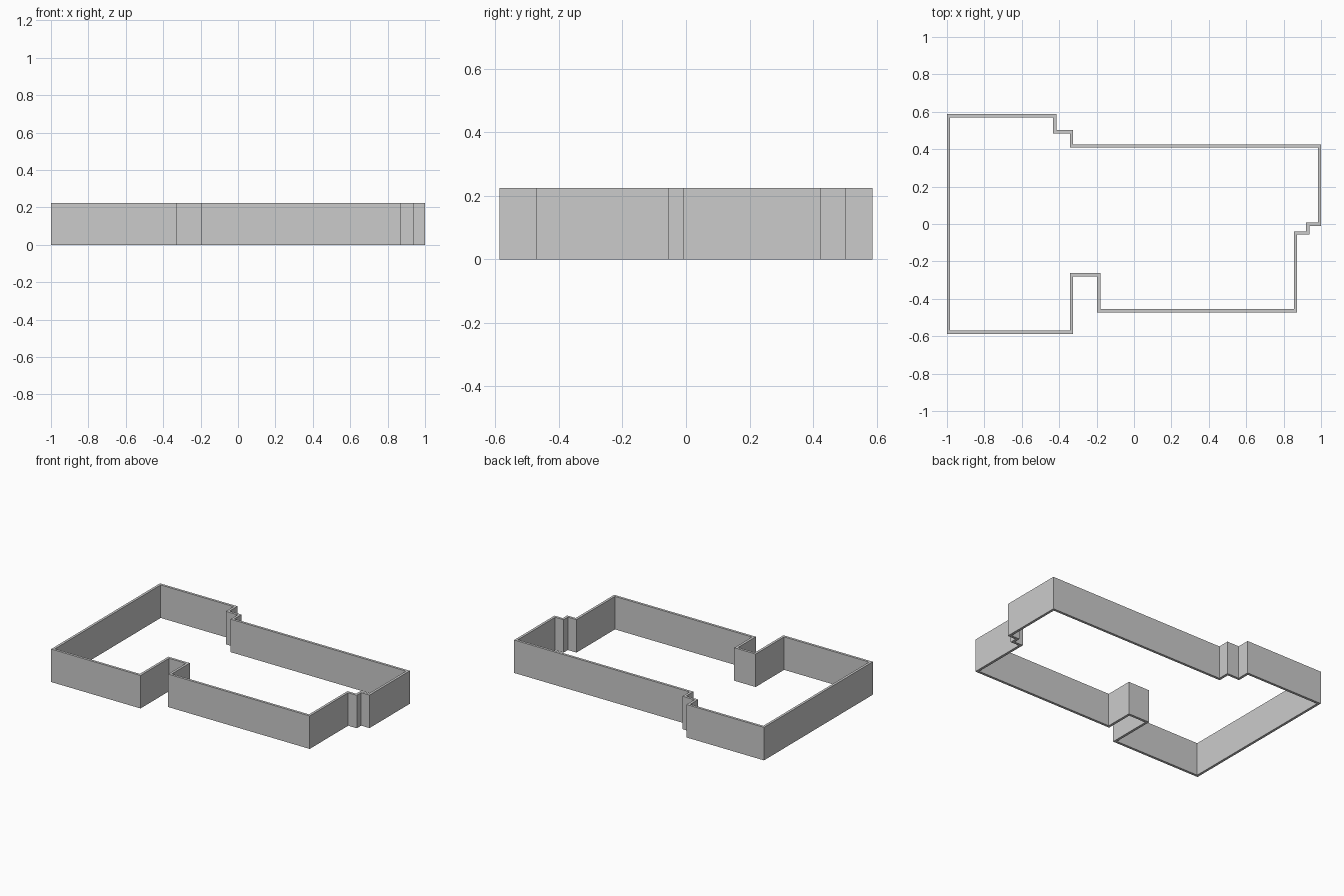
import bpy, bmesh
from mathutils import Vector

if "Cube" in bpy.data.objects:
    bpy.data.objects.remove(bpy.data.objects["Cube"])

HEIGHT, WALL = 0.225, 0.017

# Outer footprint, counter-clockwise from the front left corner
outer = [Vector(p) for p in (
    (-1, -0.587), (-0.325, -0.587), (-0.325, -0.28), (-0.197, -0.28),
    (-0.197, -0.472), (0.872, -0.472), (0.872, -0.057), (0.937, -0.057),
    (0.937, -0.01), (1, -0.01), (1, 0.425), (-0.325, 0.425),
    (-0.325, 0.502), (-0.415, 0.502), (-0.415, 0.587), (-1, 0.587))]
n = len(outer)


def inward(a, b):
    d = (b - a).normalized()
    return Vector((-d.y, d.x))


# Every corner is square, so the inner corner is the sum of both wall offsets
inner = [p + WALL * (inward(outer[i - 1], p) + inward(p, outer[(i + 1) % n]))
         for i, p in enumerate(outer)]

# Four rings of the wall section, joined into a closed band
bm = bmesh.new()
section = ((outer, 0), (outer, HEIGHT), (inner, HEIGHT), (inner, 0))
rings = [[bm.verts.new((p.x, p.y, z)) for p in line] for line, z in section]
for k in range(4):
    a, b = rings[k], rings[(k + 1) % 4]
    for i in range(n):
        j = (i + 1) % n
        bm.faces.new((a[i], a[j], b[j], b[i]))
bmesh.ops.recalc_face_normals(bm, faces=bm.faces[:])

mesh = bpy.data.meshes.new("perimeter_wall")
bm.to_mesh(mesh)
bm.free()
bpy.context.collection.objects.link(bpy.data.objects.new("perimeter_wall", mesh))
